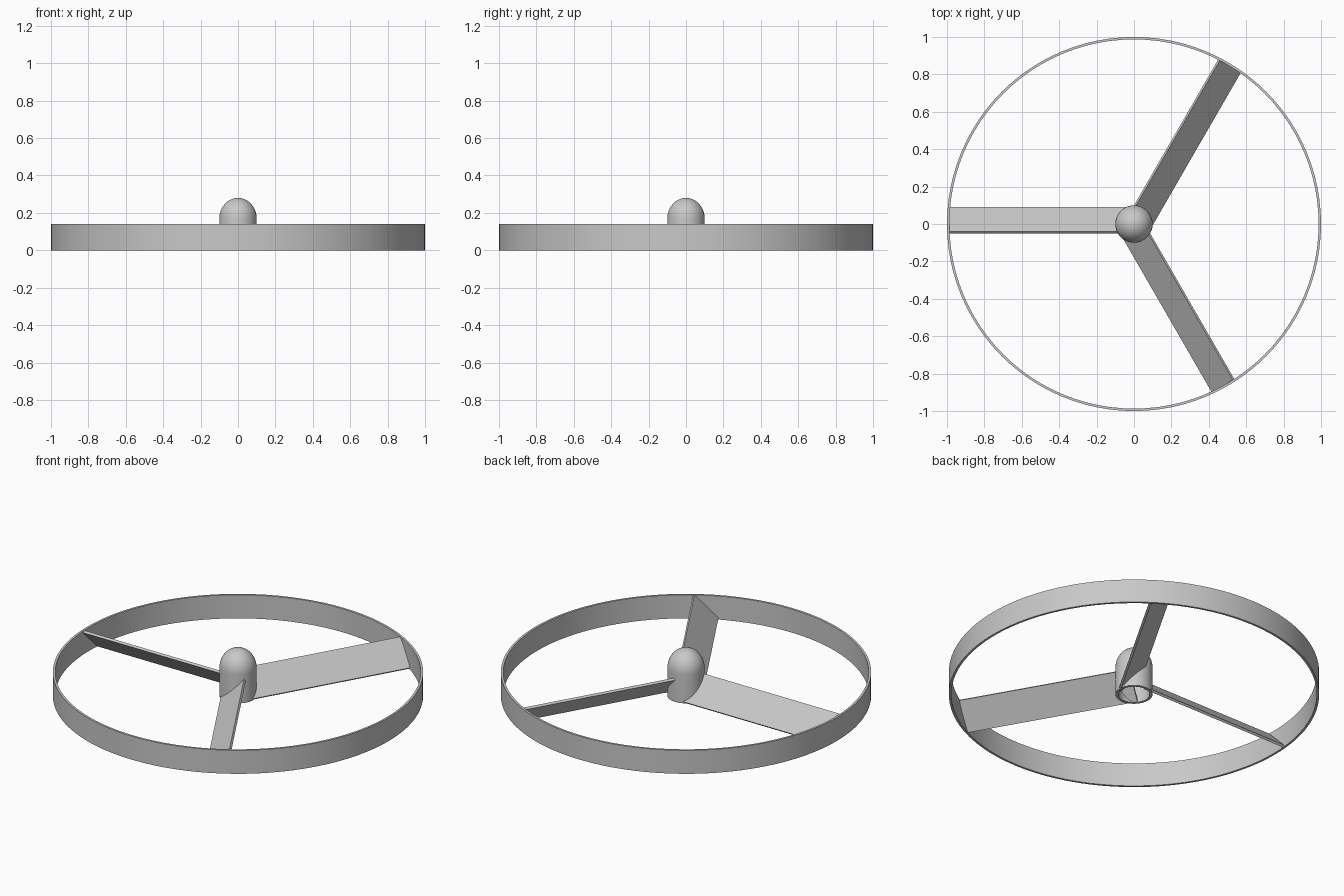
import bpy, bmesh
from math import pi, sin, cos, radians
from mathutils import Matrix, Vector

cube = bpy.data.objects.get("Cube")
if cube:
    bpy.data.objects.remove(cube, do_unlink=True)

# One plain grey for every part
grey = bpy.data.materials.new("plain grey")
colour = (0.58, 0.58, 0.58, 1)
grey.diffuse_color = colour
grey.use_nodes = True
grey.node_tree.nodes["Principled BSDF"].inputs["Base Color"].default_value = colour


def add_object(name, bm, smooth=False):
    bmesh.ops.remove_doubles(bm, verts=bm.verts, dist=0.00001)
    bmesh.ops.recalc_face_normals(bm, faces=bm.faces)
    mesh = bpy.data.meshes.new(name)
    bm.to_mesh(mesh)
    bm.free()
    mesh.materials.append(grey)
    obj = bpy.data.objects.new(name, mesh)
    bpy.context.collection.objects.link(obj)
    if smooth:
        bpy.ops.object.select_all(action="DESELECT")
        obj.select_set(True)
        bpy.context.view_layer.objects.active = obj
        bpy.ops.object.shade_smooth_by_angle(angle=radians(35))
    return obj


def lathe(name, profile, steps, closed):
    """Spin a list of (radius, height) points around the z axis."""
    bm = bmesh.new()
    verts = [bm.verts.new((r, 0, z)) for r, z in profile]
    pairs = list(zip(verts, verts[1:]))
    if closed:
        pairs.append((verts[-1], verts[0]))
    edges = [bm.edges.new(p) for p in pairs]
    bmesh.ops.spin(bm, geom=verts + edges, cent=(0, 0, 0), axis=(0, 0, 1),
                   angle=2 * pi, steps=steps, use_merge=True)
    return add_object(name, bm, smooth=True)


def dome(radius, base, height, count=10):
    angles = [i * pi / 2 / count for i in range(count + 1)]
    return [(radius * cos(a), base + height * sin(a)) for a in angles]


# Outer hoop
rim_height = 0.14
lathe("outer_ring", [(1, 0), (1, rim_height), (0.987, rim_height), (0.987, 0)],
      96, True)

# Hollow domed hub: outer skin, then inner skin back down to the open base
wall = 0.015
outer = [(0.1, 0)] + dome(0.1, 0.17, 0.11)
inner = [(0.1 - wall, 0)] + dome(0.1 - wall, 0.17, 0.11 - wall)
outer[-1] = (0, outer[-1][1])
inner[-1] = (0, inner[-1][1])
bm_profile = outer + inner[::-1]
# The two skins meet only at the open base, so the axis edge is left out
bm = bmesh.new()
for skin in (outer, inner, [outer[0], inner[0]]):
    verts = [bm.verts.new((r, 0, z)) for r, z in skin]
    edges = [bm.edges.new(p) for p in zip(verts, verts[1:])]
    bmesh.ops.spin(bm, geom=verts + edges, cent=(0, 0, 0), axis=(0, 0, 1),
                   angle=2 * pi, steps=48)
add_object("hub", bm, smooth=True)

# Three flat blades pitched at 45 degrees, from the hub to the hoop
thickness = 0.014
chord = rim_height * 2 ** 0.5 - thickness
inner_end, outer_end = 0.01, 0.987
for name, angle in (("back_blade", 60), ("right_blade", 180), ("front_blade", 300)):
    bm = bmesh.new()
    bmesh.ops.create_cube(bm, size=1)
    size = Matrix.Diagonal((outer_end - inner_end, chord, thickness, 1))
    pitch = Matrix.Rotation(radians(45), 4, "X")
    place = Matrix.Translation(Vector(((inner_end + outer_end) / 2, -0.02,
                                       rim_height / 2)))
    turn = Matrix.Rotation(radians(angle), 4, "Z")
    bm.transform(turn @ place @ pitch @ size)
    add_object(name, bm)
